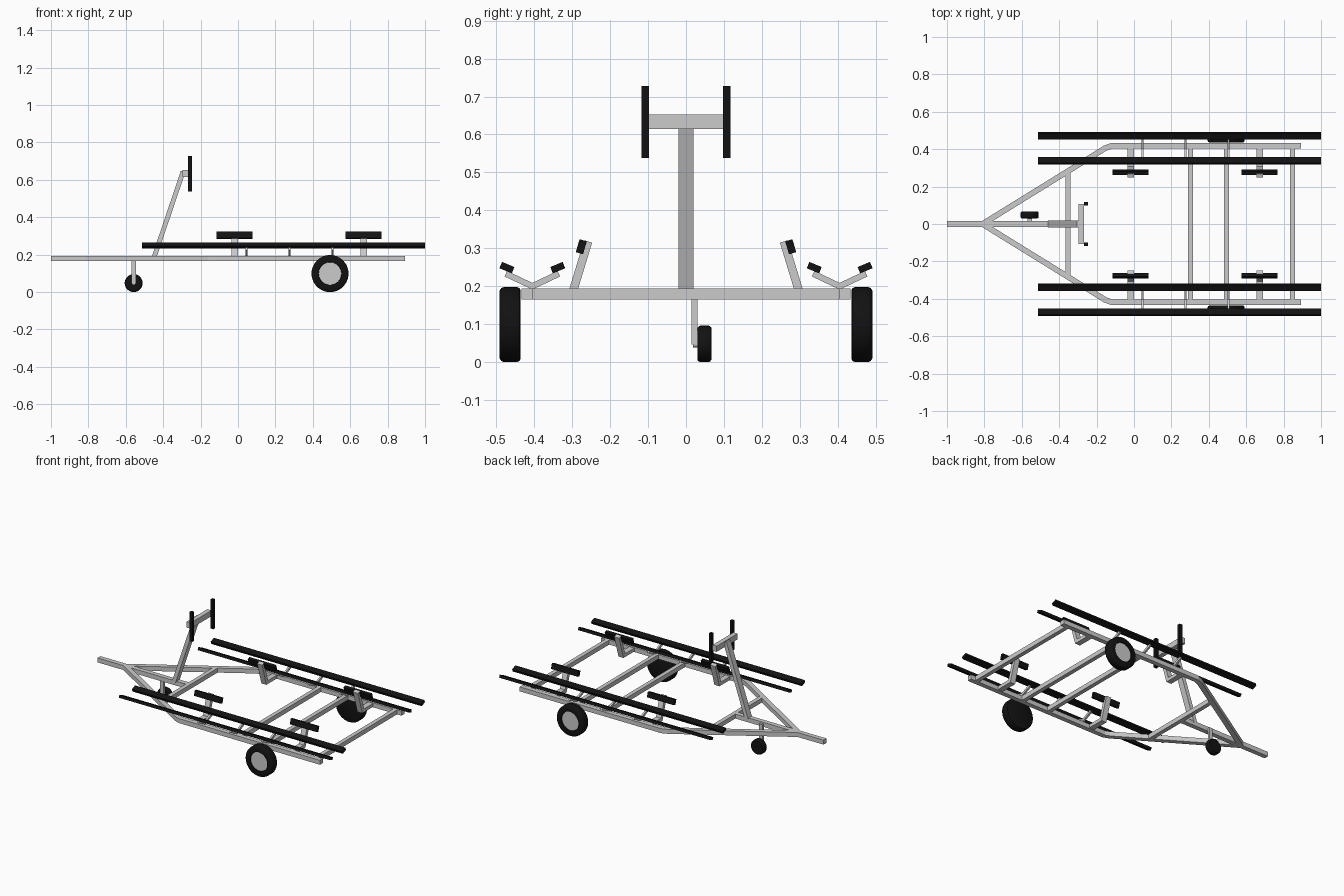
import bpy, bmesh, math
from mathutils import Vector

if "Cube" in bpy.data.objects:
    bpy.data.objects.remove(bpy.data.objects["Cube"])

black = bpy.data.materials.new("black_rubber")
black.diffuse_color = (0.006, 0.006, 0.006, 1)
black.use_nodes = True
black.node_tree.nodes["Principled BSDF"].inputs["Base Color"].default_value = black.diffuse_color


def finish(name, bm, mat=None, smooth=False):
    bmesh.ops.recalc_face_normals(bm, faces=bm.faces)
    me = bpy.data.meshes.new(name)
    bm.to_mesh(me)
    bm.free()
    ob = bpy.data.objects.new(name, me)
    bpy.context.collection.objects.link(ob)
    if mat:
        me.materials.append(mat)
    if smooth:
        bpy.ops.object.select_all(action='DESELECT')
        ob.select_set(True)
        bpy.context.view_layer.objects.active = ob
        bpy.ops.object.shade_smooth_by_angle(angle=math.radians(35))
    return ob


def bar(name, pts, axis, a, b, thick, mat=None):
    """Mitred flat bar: 2D path with a thickness, extruded from a to b along axis."""
    pts = [Vector(p) for p in pts]
    dirs = [(q - p).normalized() for p, q in zip(pts, pts[1:])]
    bm = bmesh.new()
    rings = []
    for i, p in enumerate(pts):
        d0, d1 = dirs[max(i - 1, 0)], dirs[min(i, len(dirs) - 1)]
        n = Vector((-d0.y, d0.x)) + Vector((-d1.y, d1.x))
        n.normalize()
        n *= thick / 2 / n.dot(Vector((-d0.y, d0.x)))
        ring = []
        for q, h in ((p + n, a), (p - n, a), (p - n, b), (p + n, b)):
            co = [q.x, q.y]
            co.insert("xyz".index(axis), h)
            ring.append(bm.verts.new(co))
        rings.append(ring)
    for r, s in zip(rings, rings[1:]):
        for k in range(4):
            bm.faces.new((r[k], r[(k + 1) % 4], s[(k + 1) % 4], s[k]))
    bm.faces.new(rings[0])
    bm.faces.new(rings[-1])
    return finish(name, bm, mat)


def lathe(name, profile, x, z, side=1, mat=None, seg=40):
    """Spin (radius, y) profile around a y-parallel axis."""
    bm = bmesh.new()
    vs = [bm.verts.new((x + r, side * y, z)) for r, y in profile]
    es = [bm.edges.new(e) for e in zip(vs, vs[1:])]
    bmesh.ops.spin(bm, geom=vs + es, cent=(x, 0, z), axis=(0, 1, 0),
                   angle=math.tau, steps=seg, use_duplicate=False)
    bmesh.ops.remove_doubles(bm, verts=bm.verts, dist=1e-5)
    return finish(name, bm, mat, True)


Z0, Z1, W = 0.165, 0.194, 0.03

# Tongue and cross members
bar("tongue", [(-1, 0), (-0.34, 0)], "z", Z0, Z1, W)
bar("front_cross_member", [(-0.352, -0.275), (-0.352, 0.275)], "z", Z0, Z1, 0.027)
for i, x in enumerate((0.302, 0.495, 0.848)):
    bar(f"cross_member_{i}", [(x, -0.415), (x, 0.415)], "z", Z0, Z1, 0.027)

for s, side in ((1, "left"), (-1, "right")):
    # Side rail bending into the drawbar
    bar(f"rail_{side}", [(-0.81, 0), (-0.155, s * 0.405), (-0.12, s * 0.418), (0.893, s * 0.418)],
        "z", Z0, Z1, W)

    # Long tilted bunks on V brackets
    for c, d, nm in ((0.472, 1, "outer"), (0.338, -1, "inner")):
        dy, dz = d * 0.0163, 0.0068
        bar(f"bunk_{nm}_{side}", [(s * (c - dy), 0.249 - dz), (s * (c + dy), 0.249 + dz)],
            "x", -0.513, 1.0, 0.018, black)
    for i, x in enumerate((0.045, 0.275, 0.505)):
        bar(f"bunk_bracket_{side}_{i}",
            [(s * 0.475, 0.233), (s * 0.405, 0.2), (s * 0.335, 0.233)],
            "x", x - 0.006, x + 0.006, 0.016)

    # Leaning guide posts with short pads
    for i, x in enumerate((-0.018, 0.672)):
        bar(f"guide_post_{side}_{i}",
            [(s * 0.415, 0.18), (s * 0.3, 0.18), (s * 0.258, 0.318)],
            "x", x - 0.018, x + 0.018, 0.022)
        bar(f"guide_pad_{side}_{i}",
            [(s * 0.281, 0.287), (s * 0.271, 0.321)], "x", x - 0.096, x + 0.096, 0.02, black)

    # Road wheels
    lathe(f"tyre_{side}", [(0, 0.436), (0.09, 0.436), (0.096, 0.439), (0.099, 0.446), (0.099, 0.48),
                           (0.096, 0.487), (0.09, 0.491), (0.062, 0.491), (0.06, 0.475), (0, 0.475)],
          0.492, 0.099, s, black)
    lathe(f"wheel_hub_{side}", [(0, 0.47), (0.0605, 0.47), (0.0605, 0.484), (0, 0.484)],
          0.492, 0.099, s)

    # Upright bow pads
    bar(f"bow_pad_{side}", [(-0.257, 0.538), (-0.257, 0.728)], "y",
        s * 0.098, s * 0.117, 0.02, black)

# Bow post and its crossbar
bar("bow_post", [(-0.449, 0.185), (-0.297, 0.634), (-0.27, 0.634)], "y", -0.02, 0.02, 0.025)
bar("bow_crossbar", [(-0.296, 0.6335), (-0.266, 0.6335)], "y", -0.107, 0.107, 0.037)

# Jockey wheel beside the tongue
bar("jockey_strut", [(-0.558, 0.046), (-0.558, 0.185)], "y", 0.014, 0.03, 0.023)
lathe("jockey_axle", [(0, 0.018), (0.01, 0.018), (0.01, 0.04), (0, 0.04)], -0.558, 0.048, seg=16)
lathe("jockey_wheel", [(0, 0.03), (0.042, 0.03), (0.046, 0.033), (0.048, 0.037), (0.048, 0.06),
                       (0.046, 0.064), (0.042, 0.067), (0, 0.067)], -0.558, 0.048, 1, black, 32)
